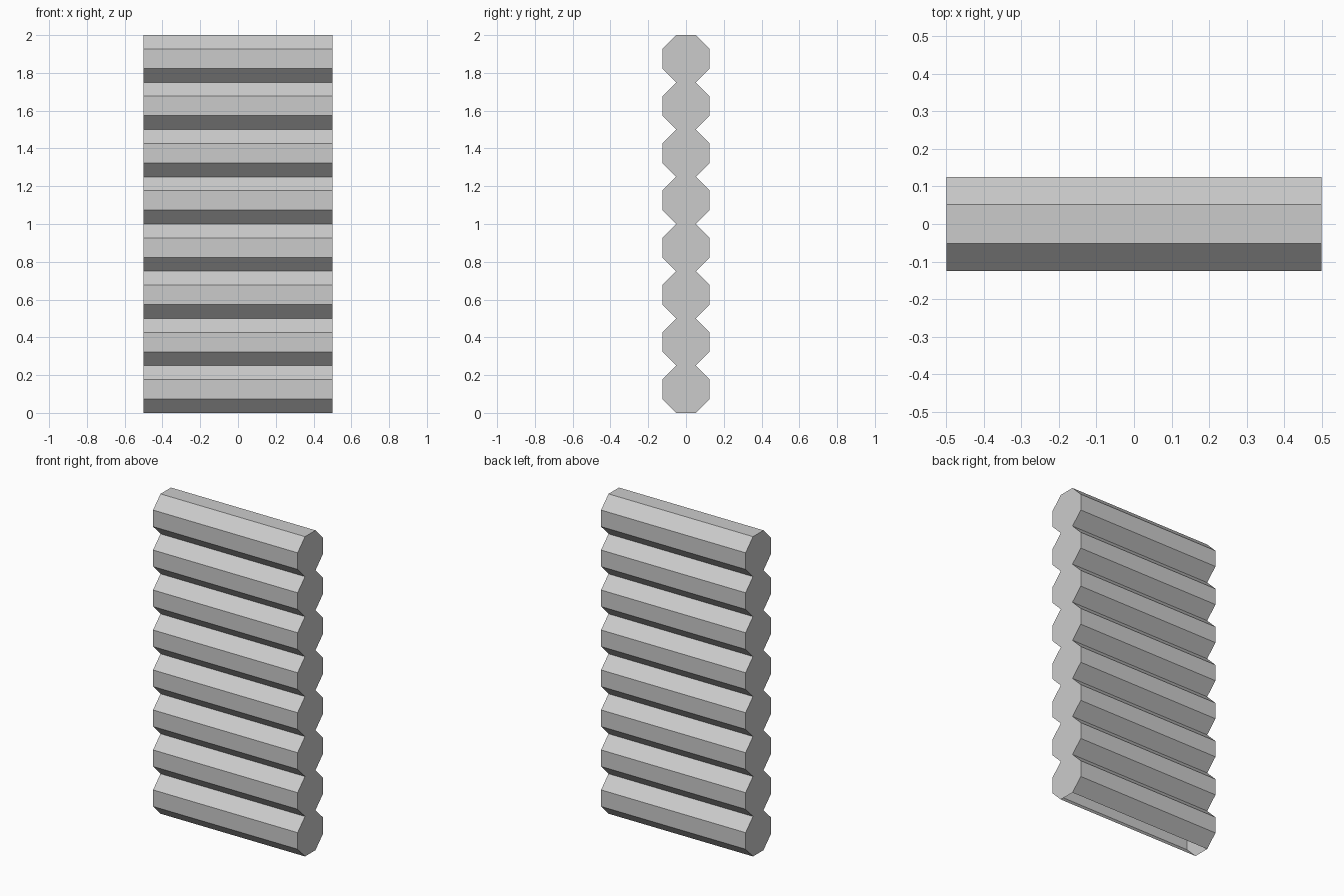
import bpy, bmesh, math

if "Cube" in bpy.data.objects:
    bpy.data.objects.remove(bpy.data.objects["Cube"])

LENGTH = 1.0      # log length along x
COUNT = 8         # stacked logs
FLAT = 0.125      # centre to flat side of the octagon


def make_log(name):
    """Horizontal octagonal log, open on its underside."""
    bm = bmesh.new()
    radius = FLAT / math.cos(math.pi / 8)
    angles = [math.pi / 8 + i * math.pi / 4 for i in range(8)]
    ring = [bm.verts.new((-LENGTH / 2, radius * math.cos(a), FLAT + radius * math.sin(a)))
            for a in angles]
    cap = bm.faces.new(ring)
    ends = bmesh.ops.extrude_face_region(bm, geom=[cap], use_keep_orig=True)["geom"]
    bmesh.ops.translate(bm, vec=(LENGTH, 0, 0),
                        verts=[g for g in ends if isinstance(g, bmesh.types.BMVert)])
    bmesh.ops.recalc_face_normals(bm, faces=bm.faces)
    # remove the underside
    under = [f for f in bm.faces if f.normal.z < -0.9]
    bmesh.ops.delete(bm, geom=under, context="FACES_ONLY")
    mesh = bpy.data.meshes.new(name)
    bm.to_mesh(mesh)
    bm.free()
    obj = bpy.data.objects.new(name, mesh)
    bpy.context.collection.objects.link(obj)
    return obj


# Wall of logs stacked upward
wall = make_log("log_wall")
stack = wall.modifiers.new("stack", "ARRAY")
stack.count = COUNT
stack.use_relative_offset = False
stack.use_constant_offset = True
stack.constant_offset_displace = (0, 0, 2 * FLAT)
